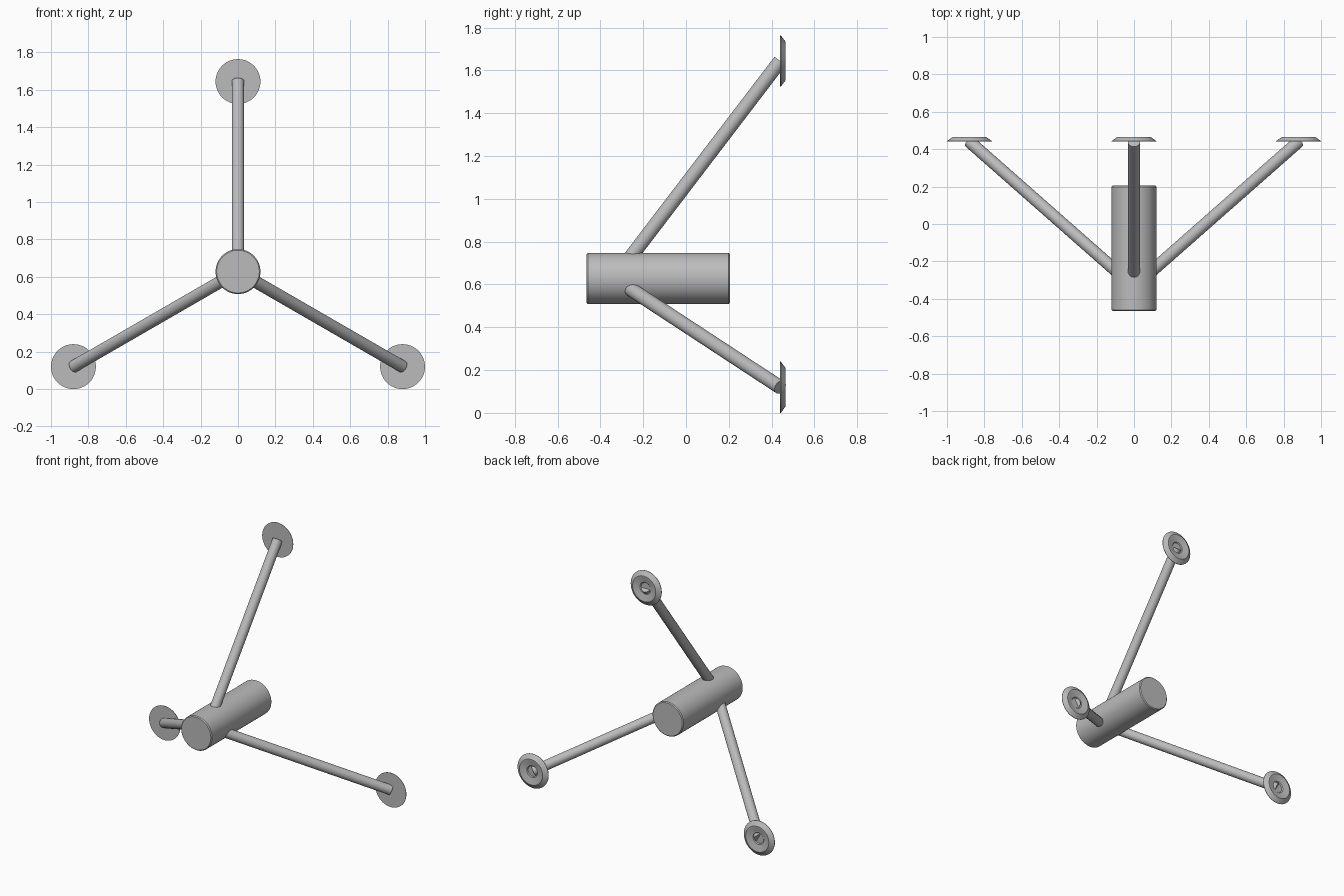
import bpy, bmesh, math
from mathutils import Vector, Matrix

cube = bpy.data.objects.get("Cube")
if cube:
    bpy.data.objects.remove(cube, do_unlink=True)

grey = bpy.data.materials.new("metal_grey")
grey.use_nodes = True
color = (0.5, 0.5, 0.5, 1)
grey.diffuse_color = color
grey.node_tree.nodes["Principled BSDF"].inputs["Base Color"].default_value = color

CENTER_Z = 0.628
SPREAD = 1.016
FOOT_Y = 0.44


def lathe(name, profile, start, direction, segments=48):
    """Revolve (radius, distance) points around an axis."""
    bm = bmesh.new()
    verts = [bm.verts.new((r, 0, d)) for r, d in profile]
    edges = [bm.edges.new(pair) for pair in zip(verts, verts[1:])]
    bmesh.ops.spin(bm, geom=verts + edges, cent=(0, 0, 0), axis=(0, 0, 1),
                   angle=math.tau, steps=segments, use_duplicate=False)
    bmesh.ops.remove_doubles(bm, verts=bm.verts, dist=1e-5)
    bmesh.ops.recalc_face_normals(bm, faces=bm.faces)
    turn = Vector(direction).to_track_quat('Z', 'Y').to_matrix().to_4x4()
    bm.transform(Matrix.Translation(start) @ turn)
    mesh = bpy.data.meshes.new(name)
    bm.to_mesh(mesh)
    bm.free()
    mesh.materials.append(grey)
    obj = bpy.data.objects.new(name, mesh)
    bpy.context.collection.objects.link(obj)
    bpy.ops.object.select_all(action='DESELECT')
    obj.select_set(True)
    bpy.context.view_layer.objects.active = obj
    bpy.ops.object.shade_smooth_by_angle(angle=math.radians(30))
    return obj


# Central barrel with slightly eased rims
R, L, E = 0.12, 0.67, 0.006
lathe("barrel", [(0, 0), (R - E, 0), (R, E), (R, L - E), (R - E, L), (0, L)],
      (0, -0.465, CENTER_Z), (0, 1, 0), 64)

# Dished foot: flat front, bevelled rim, recessed back
foot_profile = [(0, 0), (0.12, 0), (0.12, 0.003), (0.09, 0.025), (0.08, 0.025),
                (0.05, 0.012), (0.042, 0.012), (0.036, 0.006), (0, 0.006)]

# Three struts spread evenly round the barrel, each ending in a foot
hub = Vector((0, -0.335, CENTER_Z))
for name, degrees in (("top", 90), ("right", 210), ("left", 330)):
    a = math.radians(degrees)
    tip = Vector((SPREAD * math.cos(a), FOOT_Y, CENTER_Z + SPREAD * math.sin(a)))
    axis = tip - hub
    lathe(name + "_strut",
          [(0, 0), (0.033, 0), (0.033, axis.length), (0, axis.length)],
          hub, axis, 32)
    lathe(name + "_foot", foot_profile, tip, (0, 1, 0))
